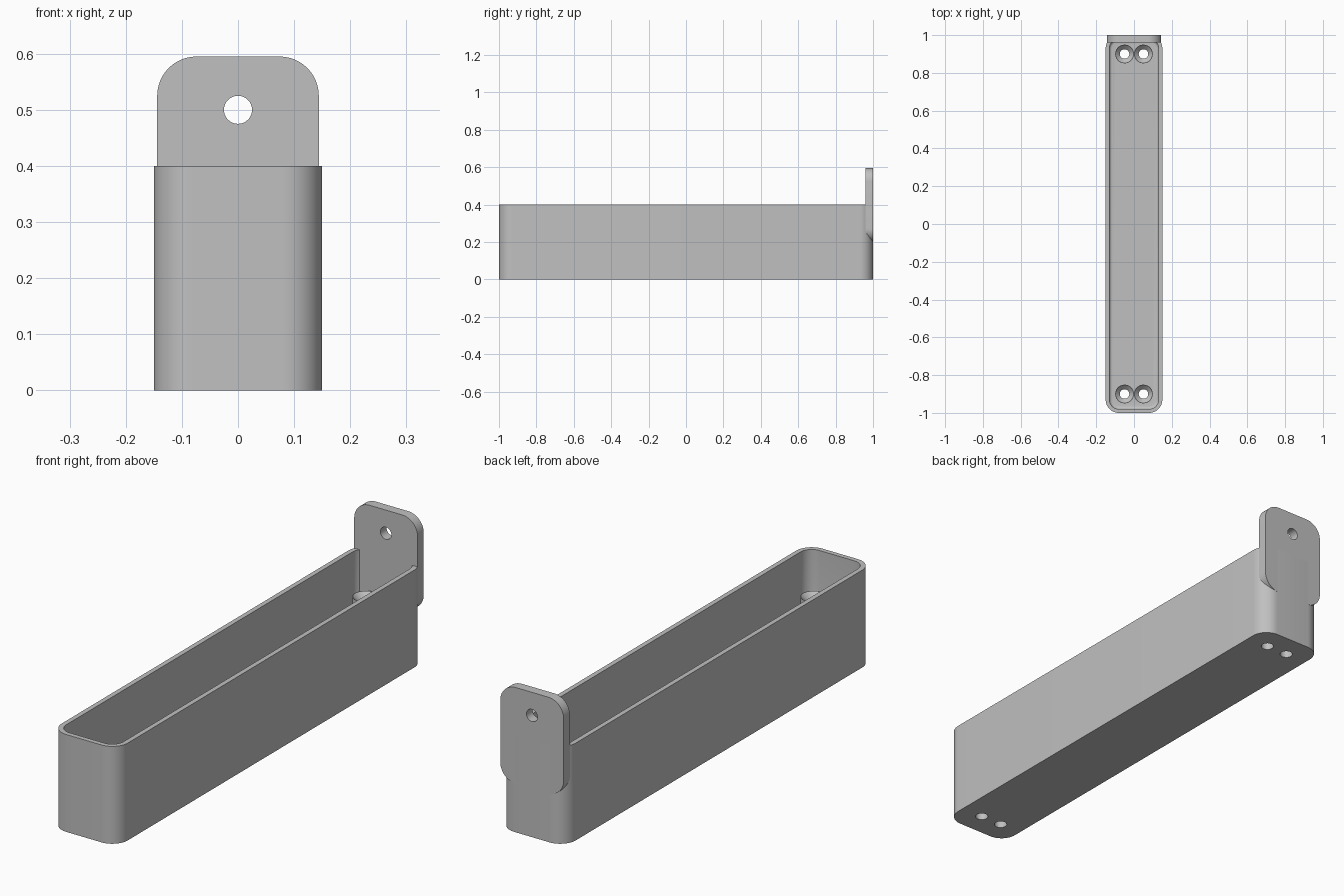
import bpy, bmesh, math
from mathutils import Vector

if "Cube" in bpy.data.objects:
    bpy.data.objects.remove(bpy.data.objects["Cube"], do_unlink=True)

HX, R, WALL, HEIGHT, FLOOR = 0.15, 0.07, 0.02, 0.4, 0.03

grey = bpy.data.materials.new("matte_grey")
grey.use_nodes = True
grey.diffuse_color = (0.53, 0.53, 0.53, 1)
grey.node_tree.nodes["Principled BSDF"].inputs["Base Color"].default_value = (0.53, 0.53, 0.53, 1)


def rounded(hx, hy, r, n=12):
    """Outline of a rounded rectangle, counter-clockwise."""
    pts = []
    for q, (sx, sy) in enumerate([(1, 1), (-1, 1), (-1, -1), (1, -1)]):
        for i in range(n + 1):
            a = (q + i / n) * math.pi / 2
            pts.append((sx * (hx - r) + r * math.cos(a), sy * (hy - r) + r * math.sin(a)))
    return pts


def circle(r, cx=0, cy=0, n=40):
    return [(cx + r * math.cos(2 * math.pi * i / n), cy + r * math.sin(2 * math.pi * i / n)) for i in range(n)]


def loft(name, rings):
    """Closed solid through a list of rings of 3D points, capped at both ends."""
    bm = bmesh.new()
    loops = [[bm.verts.new(p) for p in ring] for ring in rings]
    for a, b in zip(loops, loops[1:]):
        for i in range(len(a)):
            j = (i + 1) % len(a)
            bm.faces.new((a[i], a[j], b[j], b[i]))
    bm.faces.new(loops[0][::-1])
    bm.faces.new(loops[-1])
    bmesh.ops.recalc_face_normals(bm, faces=bm.faces)
    mesh = bpy.data.meshes.new(name)
    bm.to_mesh(mesh)
    bm.free()
    mesh.materials.append(grey)
    obj = bpy.data.objects.new(name, mesh)
    bpy.context.collection.objects.link(obj)
    return obj


def flat(outline, z):
    return [Vector((x, y, z)) for x, y in outline]


def upright(outline, y, z):
    return [Vector((x, y, z + v)) for x, v in outline]


def combine(target, other, operation):
    bpy.context.view_layer.objects.active = target
    mod = target.modifiers.new(operation, 'BOOLEAN')
    mod.operation, mod.solver, mod.object = operation, 'EXACT', other
    bpy.ops.object.modifier_apply(modifier=mod.name)
    bpy.data.objects.remove(other, do_unlink=True)


def inner(inset):
    d = WALL + inset
    return rounded(HX - d, 1 - d, R - d)


# Open tray with a small fillet around the floor
fillet = 0.015
rings = [flat(rounded(HX, 1, R), 0), flat(rounded(HX, 1, R), HEIGHT), flat(inner(0), HEIGHT)]
for i in range(5):
    a = i / 4 * math.pi / 2
    rings.append(flat(inner(fillet * (1 - math.cos(a))), FLOOR + fillet * (1 - math.sin(a))))
tray = loft("tray", rings)

# Countersunk screw posts at both ends
spots = [(x, y) for x in (-0.05, 0.05) for y in (-0.9, 0.9)]
POST = 0.25
for x, y in spots:
    post = loft("screw_post", [flat(circle(0.0495, x, y), z) for z in (0.01, POST)])
    combine(tray, post, 'UNION')
for x, y in spots:
    profile = [(0.025, -0.1), (0.025, POST - 0.023), (0.048, POST), (0.048, POST + 0.05)]
    hole = loft("screw_hole_cutter", [flat(circle(r, x, y), z) for r, z in profile])
    combine(tray, hole, 'DIFFERENCE')

# Rounded hanging plate with a hole at the back
plate = loft("hanging_plate", [upright(rounded(0.144, 0.1975, R), y, 0.3975) for y in (0.96, 1.0)])
hole = loft("hanging_hole_cutter", [upright(circle(0.025), y, 0.5) for y in (0.9, 1.1)])
combine(plate, hole, 'DIFFERENCE')

# Smooth the rounded surfaces and keep edges sharp
for obj in (tray, plate):
    bpy.ops.object.select_all(action='DESELECT')
    obj.select_set(True)
    bpy.context.view_layer.objects.active = obj
    bpy.ops.object.shade_smooth_by_angle(angle=math.radians(30))
